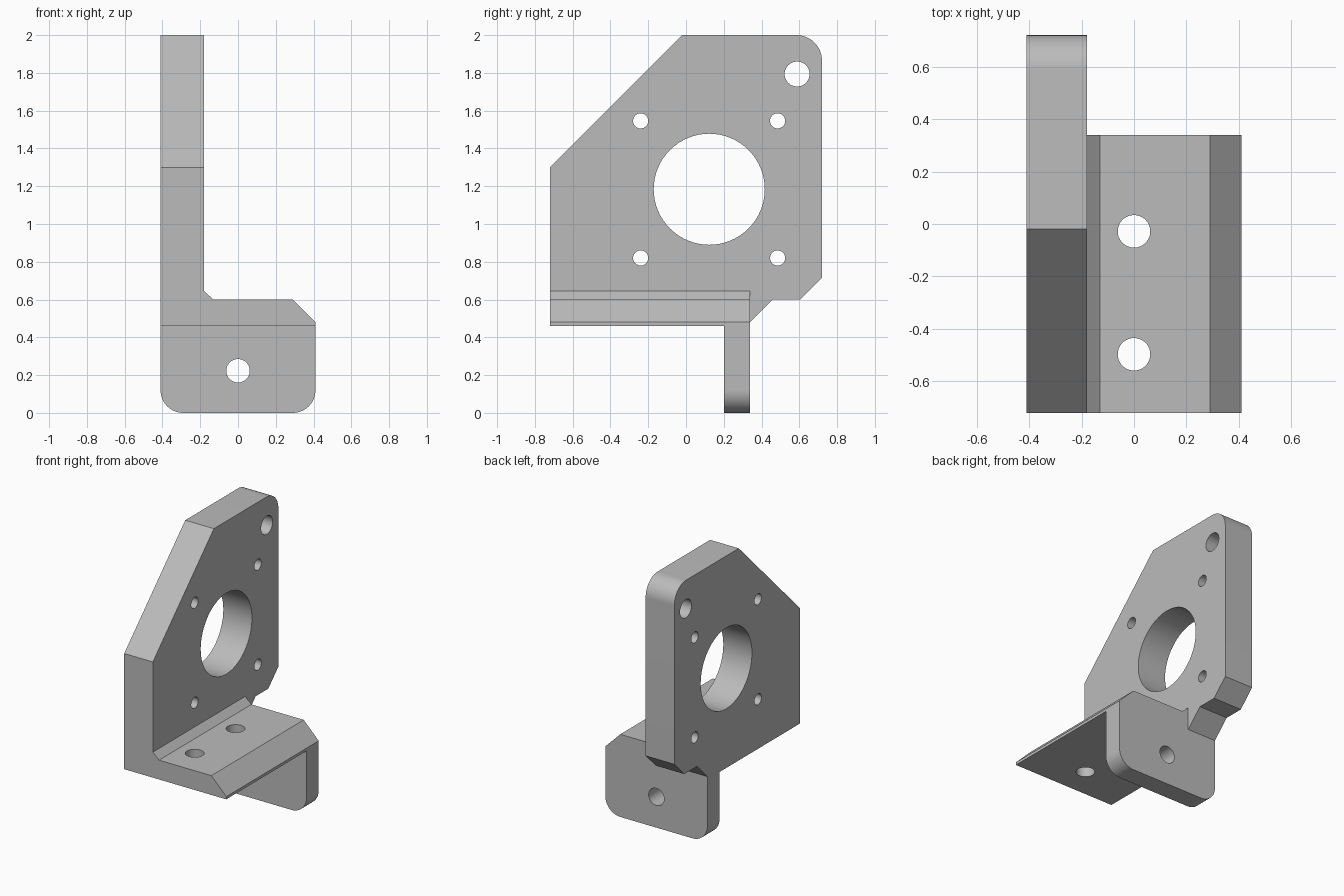
import bpy, bmesh, math
from mathutils import Vector

if "Cube" in bpy.data.objects:
    bpy.data.objects.remove(bpy.data.objects["Cube"], do_unlink=True)

grey = bpy.data.materials.new("plain_grey")
grey.use_nodes = True
colour = (0.5, 0.5, 0.5, 1)
grey.diffuse_color = colour
grey.node_tree.nodes["Principled BSDF"].inputs["Base Color"].default_value = colour

# Each axis maps a profile point (u, v) and a depth d to space
PLACE = {"x": lambda u, v, d: Vector((d, u, v)),
         "y": lambda u, v, d: Vector((u, d, v)),
         "z": lambda u, v, d: Vector((u, v, d))}


def prism(name, axis, outline, start, end):
    """Extrude a closed outline along an axis."""
    bm = bmesh.new()
    face = bm.faces.new([bm.verts.new(PLACE[axis](u, v, start)) for u, v in outline])
    ext = bmesh.ops.extrude_face_region(bm, geom=[face])
    verts = [g for g in ext["geom"] if isinstance(g, bmesh.types.BMVert)]
    bmesh.ops.translate(bm, verts=verts, vec=PLACE[axis](0, 0, end - start))
    bmesh.ops.recalc_face_normals(bm, faces=bm.faces)
    mesh = bpy.data.meshes.new(name)
    bm.to_mesh(mesh)
    bm.free()
    mesh.materials.append(grey)
    obj = bpy.data.objects.new(name, mesh)
    bpy.context.collection.objects.link(obj)
    return obj


def arc(cu, cv, r, a0, a1, steps=16):
    angles = [math.radians(a0 + (a1 - a0) * i / steps) for i in range(steps + 1)]
    return [(cu + r * math.cos(a), cv + r * math.sin(a)) for a in angles]


def combine(target, other, operation):
    """Apply a boolean and remove the used-up part."""
    mod = target.modifiers.new(operation.lower(), "BOOLEAN")
    mod.operation, mod.solver, mod.object = operation, "EXACT", other
    bpy.context.view_layer.objects.active = target
    bpy.ops.object.modifier_apply(modifier=mod.name)
    bpy.data.objects.remove(other, do_unlink=True)


def drill(target, axis, u, v, r, start, end):
    cutter = prism("hole_cutter", axis, arc(u, v, r, 0, 360, 64)[:-1], start, end)
    cutter.hide_render = True
    combine(target, cutter, "DIFFERENCE")


LEFT, RIGHT, FRONT, BACK = -0.41, 0.41, -0.72, 0.34
INNER, UNDER = -0.18, 0.46

# Upright mounting plate with a sloped front corner and a rounded top corner
bracket = prism("mounting_bracket", "x",
                [(FRONT, UNDER), (BACK, UNDER), (BACK, 0.48), (0.46, 0.60), (0.605, 0.60),
                 (0.72, 0.715)] + arc(0.585, 1.865, 0.135, 0, 90)
                + [(-0.02, 2.0), (FRONT, 1.30)], LEFT, INNER)

# Horizontal shelf with a chamfered outer edge and an inner corner fillet
shelf = prism("shelf", "y",
              [(LEFT, UNDER), (RIGHT, UNDER), (RIGHT, 0.48), (0.29, 0.60),
               (-0.13, 0.60), (INNER, 0.645), (LEFT, 0.645)], FRONT, BACK)
combine(bracket, shelf, "UNION")

# Rear tab hanging below the shelf
tab = prism("rear_tab", "y",
            arc(LEFT + 0.12, 0.12, 0.12, 180, 270) + arc(RIGHT - 0.12, 0.12, 0.12, 270, 360)
            + [(RIGHT, 0.47), (LEFT, 0.47)], 0.20, BACK)
combine(bracket, tab, "UNION")

# Central bore, four screw holes around it, and the top corner hole
drill(bracket, "x", 0.123, 1.184, 0.294, -0.6, 0)
for y in (-0.24, 0.485):
    for z in (0.82, 1.546):
        drill(bracket, "x", y, z, 0.04, -0.6, 0)
drill(bracket, "x", 0.588, 1.794, 0.066, -0.6, 0)

# Shelf holes and tab hole
for y in (-0.028, -0.497):
    drill(bracket, "z", 0, y, 0.062, 0.4, 0.7)
drill(bracket, "y", 0, 0.223, 0.062, 0.1, 0.5)

# Smooth curved walls, keep sharp edges
bpy.ops.object.select_all(action="DESELECT")
bracket.select_set(True)
bpy.context.view_layer.objects.active = bracket
bpy.ops.object.shade_smooth_by_angle(angle=math.radians(30))
